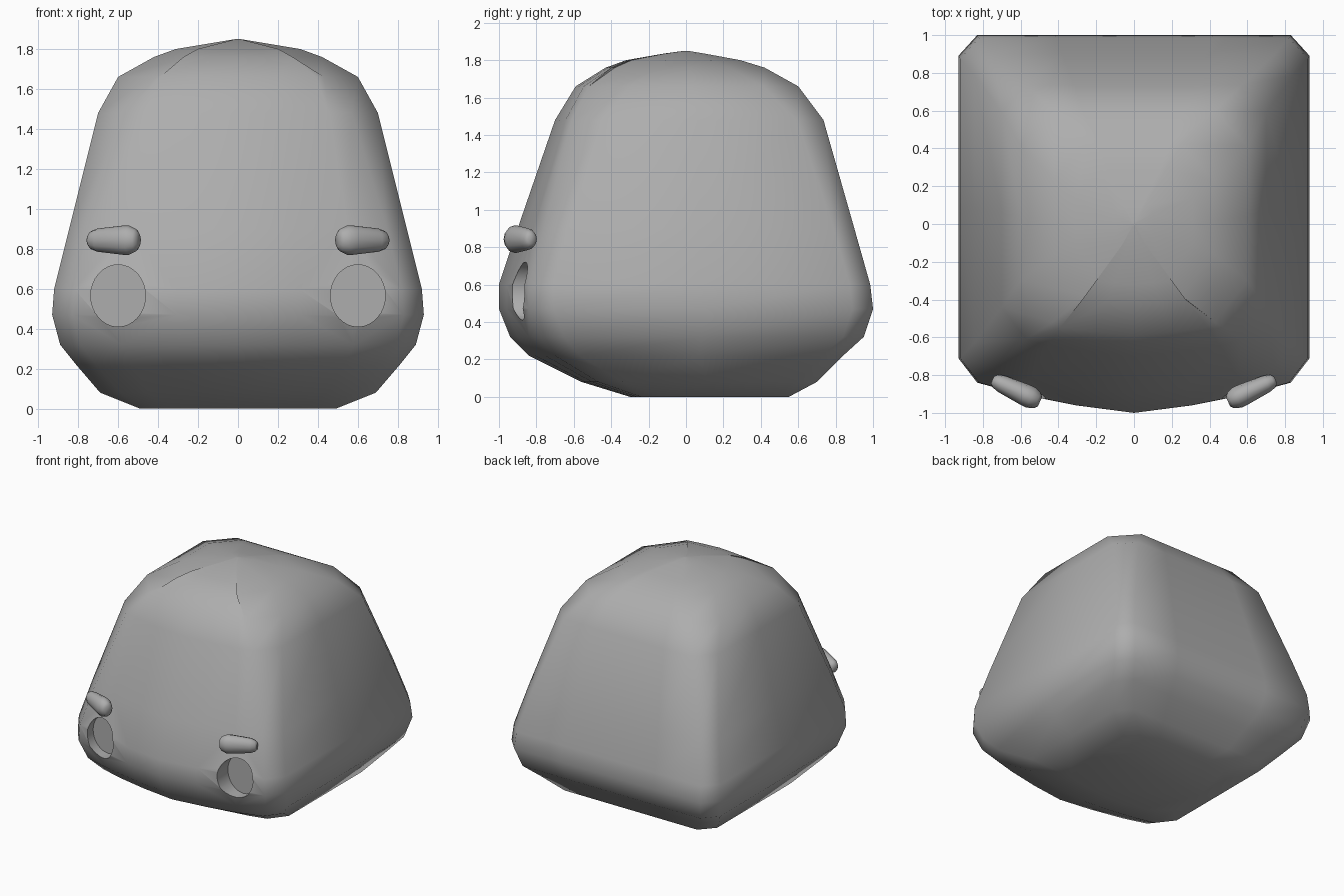
import bpy, bmesh, math
from mathutils import Matrix, Vector

if "Cube" in bpy.data.objects:
    bpy.data.objects.remove(bpy.data.objects["Cube"])

grey = bpy.data.materials.new("plain grey")
grey.diffuse_color = (0.42, 0.42, 0.42, 1)
grey.use_nodes = True
grey.node_tree.nodes["Principled BSDF"].inputs["Base Color"].default_value = grey.diffuse_color


def make_object(name, bm):
    bmesh.ops.recalc_face_normals(bm, faces=bm.faces[:])
    mesh = bpy.data.meshes.new(name)
    bm.to_mesh(mesh)
    bm.free()
    mesh.materials.append(grey)
    obj = bpy.data.objects.new(name, mesh)
    bpy.context.collection.objects.link(obj)
    return obj


def loft(bm, rings):
    """Skin a stack of closed rings and close both ends."""
    loops = [[bm.verts.new(p) for p in ring] for ring in rings]
    for a, b in zip(loops, loops[1:]):
        n = len(a)
        for i in range(n):
            j = (i + 1) % n
            bm.faces.new((a[i], a[j], b[j], b[i]))
    bm.faces.new(loops[0])
    bm.faces.new(loops[-1])


def smooth(obj, degrees):
    bpy.ops.object.select_all(action='DESELECT')
    obj.select_set(True)
    bpy.context.view_layer.objects.active = obj
    bpy.ops.object.shade_smooth_by_angle(angle=math.radians(degrees))


def head_ring(z, w, yf, yb, c, b):
    """Rectangle with cut corners c and a front bowed outwards by b."""
    half = [(0, yf), (0.33 * w, yf + 0.25 * b), (0.65 * w, yf + 0.62 * b),
            (w - c, yf + b), (w, yf + b + 1.3 * c), (w, (yf + b + yb) / 2),
            (w, yb - 1.1 * c), (w - c, yb), (0.45 * w, yb), (0, yb)]
    pts = half + [(-x, y) for x, y in half[-2:0:-1]]
    return [(x, y, z) for x, y in pts]


# Head: height, half width, front, back, corner cut, front bow
sections = [
    (0.00, 0.49, -0.30, 0.55, 0.09, 0.06),
    (0.08, 0.69, -0.56, 0.70, 0.10, 0.09),
    (0.22, 0.81, -0.84, 0.84, 0.10, 0.14),
    (0.32, 0.89, -0.94, 0.95, 0.10, 0.16),
    (0.47, 0.93, -1.00, 1.00, 0.10, 0.16),
    (0.60, 0.92, -1.00, 0.985, 0.10, 0.16),
    (0.90, 0.845, -0.90, 0.90, 0.10, 0.14),
    (1.48, 0.70, -0.70, 0.735, 0.13, 0.09),
    (1.66, 0.60, -0.59, 0.60, 0.17, 0.07),
    (1.76, 0.42, -0.43, 0.42, 0.17, 0.05),
    (1.80, 0.31, -0.32, 0.29, 0.14, 0.03),
    (1.835, 0.10, -0.12, 0.10, 0.04, 0.01),
    (1.85, 0.01, -0.01, 0.01, 0.004, 0.001),
]
bm = bmesh.new()
loft(bm, [head_ring(*s) for s in sections])
head = make_object("head", bm)

# Eye sockets: oval recesses with flat floors
for side in (-1, 1):
    bm = bmesh.new()
    rings = []
    for y in (-1.2, -0.79):
        rings.append([(side * 0.6 + 0.137 * math.cos(t), y, 0.565 + 0.155 * math.sin(t))
                      for t in (i * math.tau / 32 for i in range(32))])
    loft(bm, rings)
    cutter = make_object("socket_cutter", bm)
    cutter.hide_render = True
    cut = head.modifiers.new("socket", 'BOOLEAN')
    cut.operation = 'DIFFERENCE'
    cut.solver = 'EXACT'
    cut.object = cutter
    bpy.context.view_layer.objects.active = head
    bpy.ops.object.modifier_apply(modifier=cut.name)
    bpy.data.objects.remove(cutter, do_unlink=True)
smooth(head, 52)

# Brows: tapered pegs, thicker at the inner end
profile = [(-0.137, 0.035), (-0.122, 0.056), (-0.085, 0.073), (-0.05, 0.073),
           (0.09, 0.058), (0.125, 0.045), (0.14, 0.026)]
for side, name in ((-1, "left_brow"), (1, "right_brow")):
    bm = bmesh.new()
    loft(bm, [[(u, 0.8 * r * math.cos(t), r * math.sin(t))
               for t in (i * math.tau / 12 for i in range(12))] for u, r in profile])
    place = Matrix.Translation(Vector((0.622, -0.883, 0.843))) @ Matrix.Rotation(math.radians(25), 4, 'Z')
    bm.transform(Matrix.Diagonal((side, 1, 1, 1)) @ place)
    smooth(make_object(name, bm), 52)
